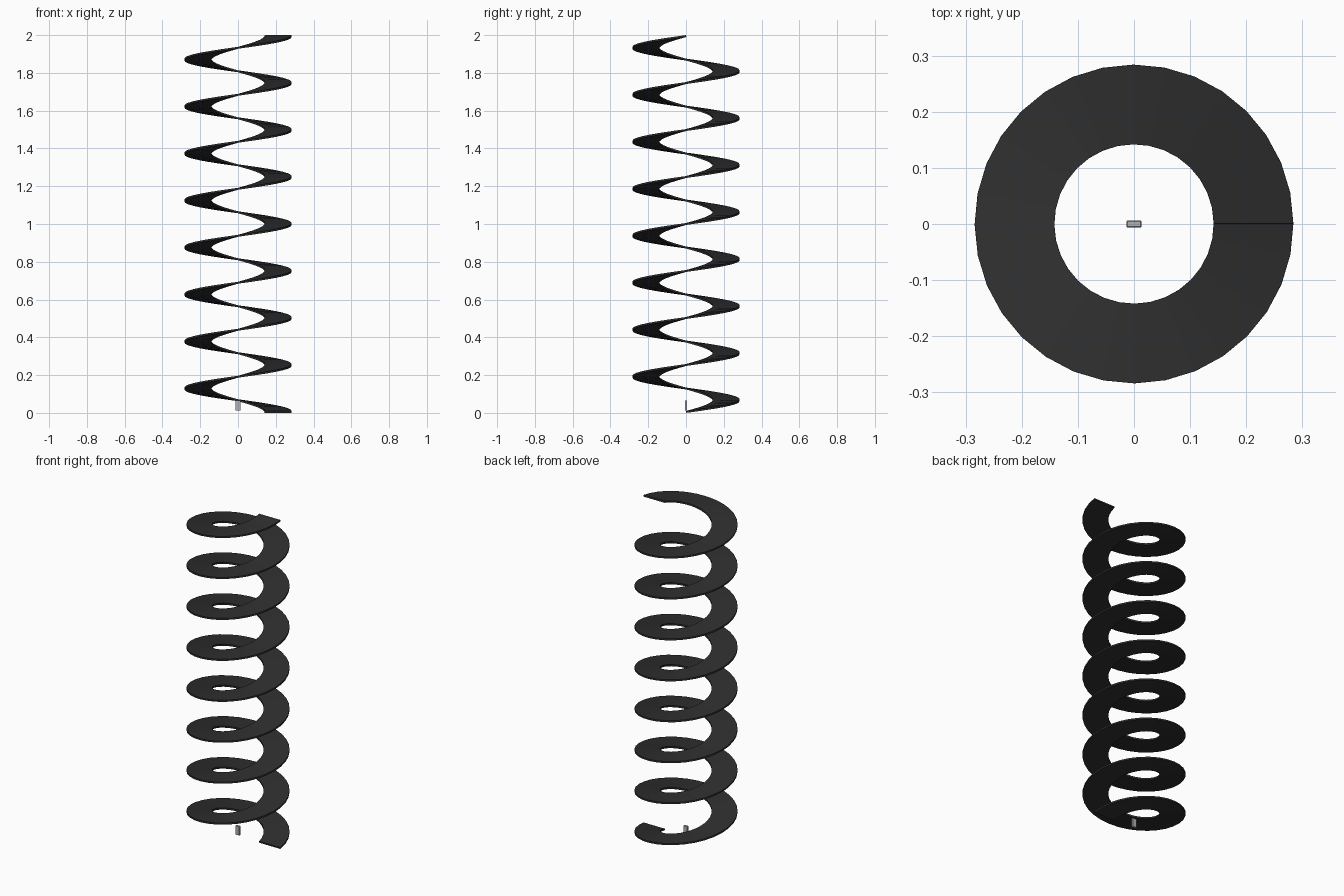
import bpy, bmesh, math

if "Cube" in bpy.data.objects:
    bpy.data.objects.remove(bpy.data.objects["Cube"])

TURNS, STEPS = 8, 32
R_IN, R_OUT = 0.142, 0.284
THICK = 0.01
Z0, Z1 = 0.0099, 2.0


def material(name, rgb):
    m = bpy.data.materials.new(name)
    m.diffuse_color = (*rgb, 1)
    m.use_nodes = True
    m.node_tree.nodes["Principled BSDF"].inputs["Base Color"].default_value = m.diffuse_color
    return m


def add_object(name, bm, mat):
    me = bpy.data.meshes.new(name)
    bm.to_mesh(me)
    bm.free()
    me.materials.append(mat)
    ob = bpy.data.objects.new(name, me)
    bpy.context.collection.objects.link(ob)
    return ob


charcoal = material("charcoal", (0.028, 0.028, 0.028))
light_grey = material("light_grey", (0.45, 0.45, 0.45))

# Flat spiral ribbon, rising counter-clockwise
bm = bmesh.new()
n = TURNS * STEPS
prev = None
for i in range(n + 1):
    a = 2 * math.pi * i / STEPS
    z = Z0 + (Z1 - Z0) * i / n
    pair = [bm.verts.new((r * math.cos(a), r * math.sin(a), z)) for r in (R_IN, R_OUT)]
    if prev:
        bm.faces.new((prev[0], prev[1], pair[1], pair[0]))
    prev = pair
ribbon = add_object("spiral_ribbon", bm, charcoal)
solid = ribbon.modifiers.new("thickness", 'SOLIDIFY')
solid.thickness = THICK
solid.offset = -1

# Tiny peg at the centre of the base
bm = bmesh.new()
bmesh.ops.create_cube(bm, size=1)
for v in bm.verts:
    v.co = (v.co.x * 0.027, v.co.y * 0.0125, v.co.z * 0.055 + 0.039)
bmesh.ops.bevel(bm, geom=bm.edges[:], offset=0.0015, segments=1, affect='EDGES')
add_object("centre_peg", bm, light_grey)
